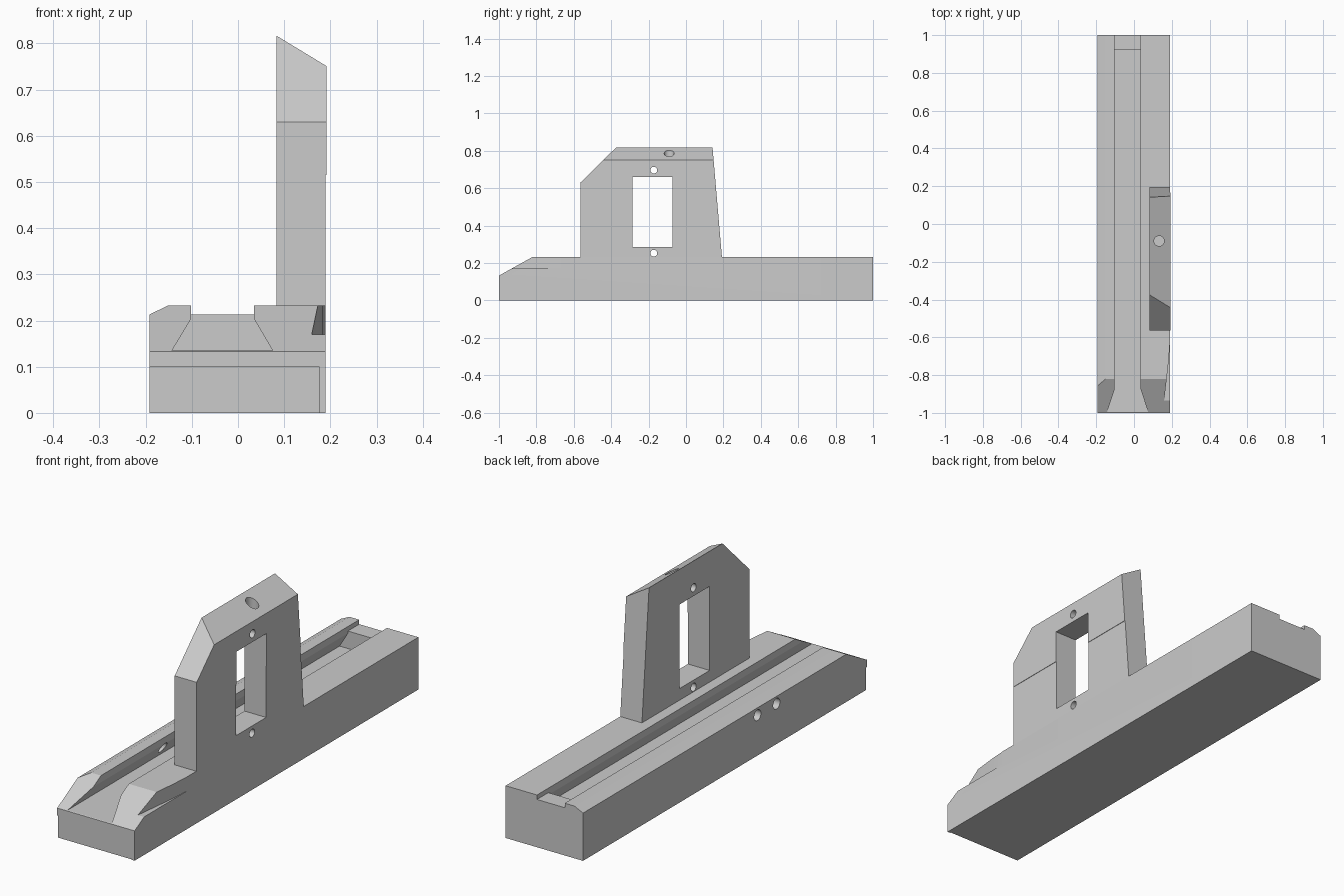
import bpy
import bmesh
from math import cos, sin, pi
from mathutils import Vector

default = bpy.data.objects.get("Cube")
if default:
    bpy.data.objects.remove(default, do_unlink=True)

grey = bpy.data.materials.new("light grey")
grey.use_nodes = True
grey.diffuse_color = (0.6, 0.6, 0.6, 1)
grey.node_tree.nodes["Principled BSDF"].inputs["Base Color"].default_value = (0.6, 0.6, 0.6, 1)


def prism(name, points, axis, start, end):
    """Extrude a 2D outline along an axis; the outline uses the other two axes in order."""
    def place(p, t):
        co = list(p)
        co.insert("xyz".index(axis), t)
        return Vector(co)

    bm = bmesh.new()
    low = [bm.verts.new(place(p, start)) for p in points]
    high = [bm.verts.new(place(p, end)) for p in points]
    bm.faces.new(low)
    bm.faces.new(high)
    for i in range(len(points)):
        j = (i + 1) % len(points)
        bm.faces.new((low[i], low[j], high[j], high[i]))
    bmesh.ops.recalc_face_normals(bm, faces=bm.faces)
    mesh = bpy.data.meshes.new(name)
    bm.to_mesh(mesh)
    bm.free()
    mesh.materials.append(grey)
    ob = bpy.data.objects.new(name, mesh)
    bpy.context.collection.objects.link(ob)
    return ob


def rect(a0, b0, a1, b1):
    return [(a0, b0), (a1, b0), (a1, b1), (a0, b1)]


def circle(a, b, r, sides=24):
    return [(a + r * cos(2 * pi * i / sides), b + r * sin(2 * pi * i / sides))
            for i in range(sides)]


def carve(target, cutters):
    """Subtract the cutters in turn, bake the result and remove the cutters."""
    for cutter in cutters:
        cutter.hide_render = True
        mod = target.modifiers.new("cut", 'BOOLEAN')
        mod.operation = 'DIFFERENCE'
        mod.solver = 'EXACT'
        mod.object = cutter
    graph = bpy.context.evaluated_depsgraph_get()
    baked = bpy.data.meshes.new_from_object(target.evaluated_get(graph))
    target.modifiers.clear()
    target.data = baked
    for cutter in cutters:
        bpy.data.objects.remove(cutter, do_unlink=True)


# Long base bar with one bevelled top edge
base = prism("base_rail", [(-0.192, 0), (0.19, 0), (0.19, 0.233),
                           (-0.15, 0.233), (-0.192, 0.213)], "y", -1, 1)

base_cuts = [
    # Dovetail slot, stopping short of the back end
    prism("slot", [(-0.143, 0.135), (0.075, 0.135), (0.035, 0.203), (0.035, 0.3),
                   (-0.102, 0.3), (-0.102, 0.203)], "y", -1.1, 0.92),
    # Shallow notch behind the slot
    prism("back_notch", rect(-0.102, 0.213, 0.035, 0.3), "y", 0.9, 1.1),
    # Ramp at the front end
    prism("front_ramp", [(-1.09, 0.083), (-0.73, 0.283), (-0.73, 0.4), (-1.09, 0.4)],
          "x", -0.3, 0.3),
    # Tapering scoop on the outer front corner
    prism("side_scoop", [(0.158, -1.1), (0.16, -0.93), (0.173, -0.82), (0.184, -0.72),
                         (0.19, -0.63), (0.25, -0.63), (0.25, -1.1)], "z", 0.17, 0.3),
    # Fine recess leaving a lip on the front face
    prism("front_recess", rect(-0.3, -1.1, 0.175, -0.996), "z", -0.1, 0.1),
]
# Pair of screw holes from the side into the slot
for y in (-0.23, -0.364):
    base_cuts.append(prism("screw_hole", circle(y, 0.18, 0.024), "x", -0.3, -0.06))
carve(base, base_cuts)

# Upright plate
tower = prism("upright_plate", [(-0.565, 0.233), (-0.565, 0.63), (-0.375, 0.817),
                                (0.142, 0.817), (0.192, 0.233)], "x", 0.083, 0.192)
tower_cuts = [
    # Sloping top
    prism("top_slope", [(0.03, 0.849), (0.25, 0.7156), (0.25, 0.95), (0.03, 0.95)],
          "y", -1, 1),
    # Fine step on the outer face
    prism("outer_step", rect(-1, 0.1, 1, 0.515), "x", 0.19, 0.3),
    # Window
    prism("window", rect(-0.285, 0.285, -0.073, 0.66), "x", 0, 0.3),
    # Blind hole in the top
    prism("top_hole", circle(0.133, -0.09, 0.027), "z", 0.69, 0.95),
]
# Small holes above and below the window
for z in (0.697, 0.253):
    tower_cuts.append(prism("bolt_hole", circle(-0.172, z, 0.018), "x", 0, 0.3))
carve(tower, tower_cuts)

# Smooth hole walls, crisp edges elsewhere
bpy.ops.object.select_all(action='DESELECT')
for ob in (base, tower):
    ob.select_set(True)
bpy.context.view_layer.objects.active = base
bpy.ops.object.shade_smooth_by_angle(angle=0.4)
